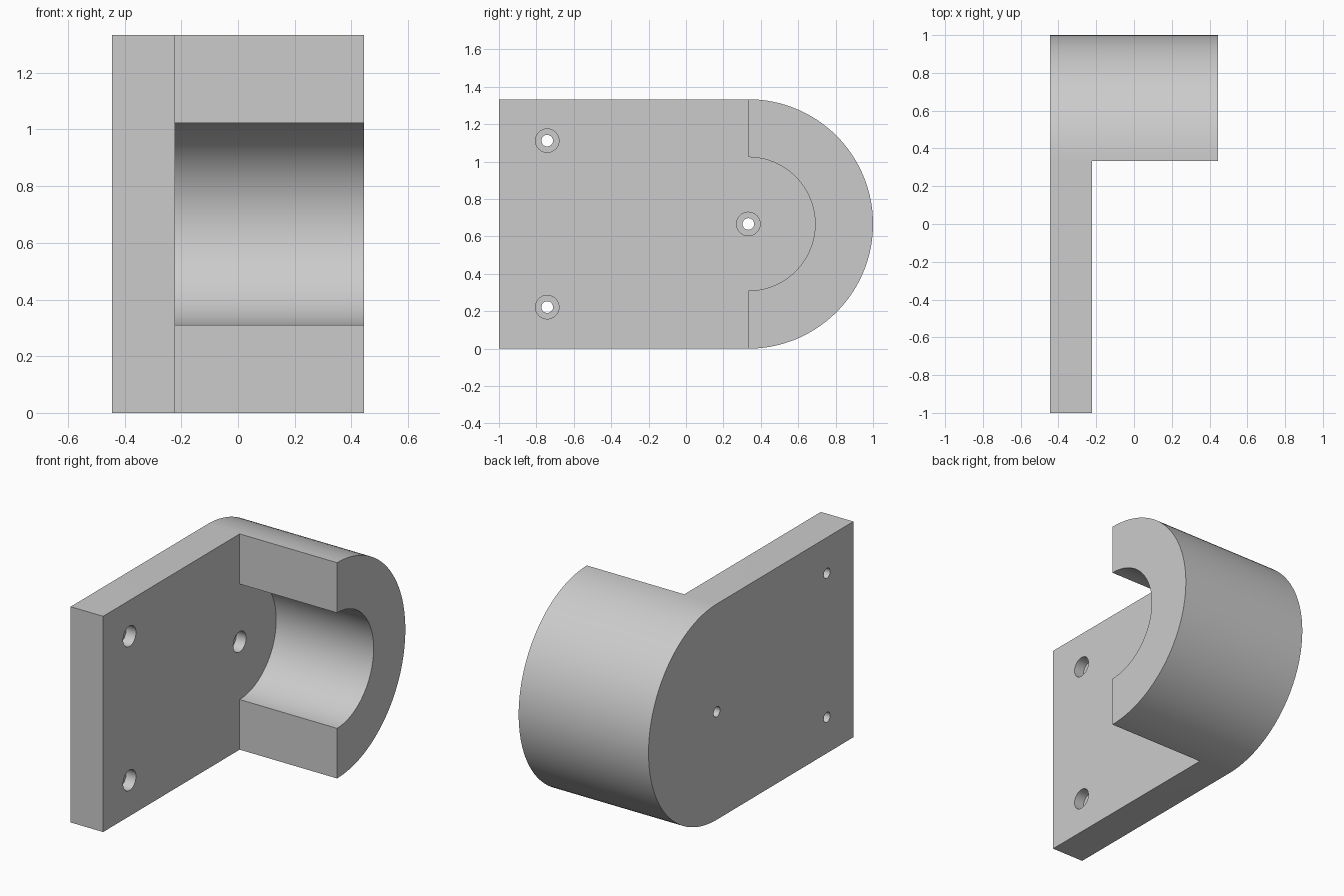
import bpy, bmesh
from math import pi, sin, cos

if "Cube" in bpy.data.objects:
    bpy.data.objects.remove(bpy.data.objects["Cube"], do_unlink=True)

CY, CZ = 1 / 3, 2 / 3                 # axis of the rounded end
LEFT, FACE, RIGHT = -0.444, -0.222, 0.444
R_OUT, R_IN = 2 / 3, 0.357
R_HOLE, R_BORE, BORE_DEPTH = 0.031, 0.063, 0.067

grey = bpy.data.materials.new("plain grey")
grey.use_nodes = True
grey.diffuse_color = (0.6, 0.6, 0.6, 1)
grey.node_tree.nodes["Principled BSDF"].inputs["Base Color"].default_value = (0.6, 0.6, 0.6, 1)


def arc(cy, cz, r, start, end, n):
    return [(cy + r * cos(start + (end - start) * i / n),
             cz + r * sin(start + (end - start) * i / n)) for i in range(n + 1)]


def prism(name, outline, x0, x1):
    """Extrude a closed (y, z) outline along x."""
    bm = bmesh.new()
    face = bm.faces.new([bm.verts.new((x0, y, z)) for y, z in outline])
    top = bmesh.ops.extrude_face_region(bm, geom=[face])["geom"]
    bmesh.ops.translate(bm, vec=(x1 - x0, 0, 0),
                        verts=[v for v in top if isinstance(v, bmesh.types.BMVert)])
    bmesh.ops.recalc_face_normals(bm, faces=bm.faces)
    mesh = bpy.data.meshes.new(name)
    bm.to_mesh(mesh)
    bm.free()
    mesh.materials.append(grey)
    obj = bpy.data.objects.new(name, mesh)
    bpy.context.collection.objects.link(obj)
    return obj


def cut(target, cutter):
    mod = target.modifiers.new(cutter.name, "BOOLEAN")
    mod.operation, mod.solver, mod.object = "DIFFERENCE", "EXACT", cutter
    cutter.hide_render = True
    bpy.context.view_layer.objects.active = target
    bpy.ops.object.modifier_apply(modifier=mod.name)
    bpy.data.objects.remove(cutter, do_unlink=True)


# Solid body: square front end, half-round back end
bracket = prism("half_round_bracket",
                [(-1, 0)] + arc(CY, CZ, R_OUT, -pi / 2, pi / 2, 64) + [(-1, 2 * CZ)],
                LEFT, RIGHT)

# Clear everything beside the plate, leaving a C-shaped collar
clearance = ([(-1.2, -0.2), (CY, -0.2)] + arc(CY, CZ, R_IN, -pi / 2, pi / 2, 64)
             + [(CY, 1.6), (-1.2, 1.6)])
cut(bracket, prism("clearance_cutter", clearance, FACE, RIGHT + 0.2))

# Three counterbored screw holes through the plate
for y, z in ((-0.742, 1.112), (-0.742, 0.222), (CY, CZ)):
    for r, x0 in ((R_BORE, FACE - BORE_DEPTH), (R_HOLE, LEFT - 0.1)):
        cut(bracket, prism("hole_cutter", arc(y, z, r, 0, 2 * pi, 32)[:-1], x0, FACE + 0.1))

# Smooth curved walls, crisp edges
bpy.ops.object.select_all(action="DESELECT")
bracket.select_set(True)
bpy.context.view_layer.objects.active = bracket
bpy.ops.object.shade_smooth_by_angle(angle=pi / 6)
